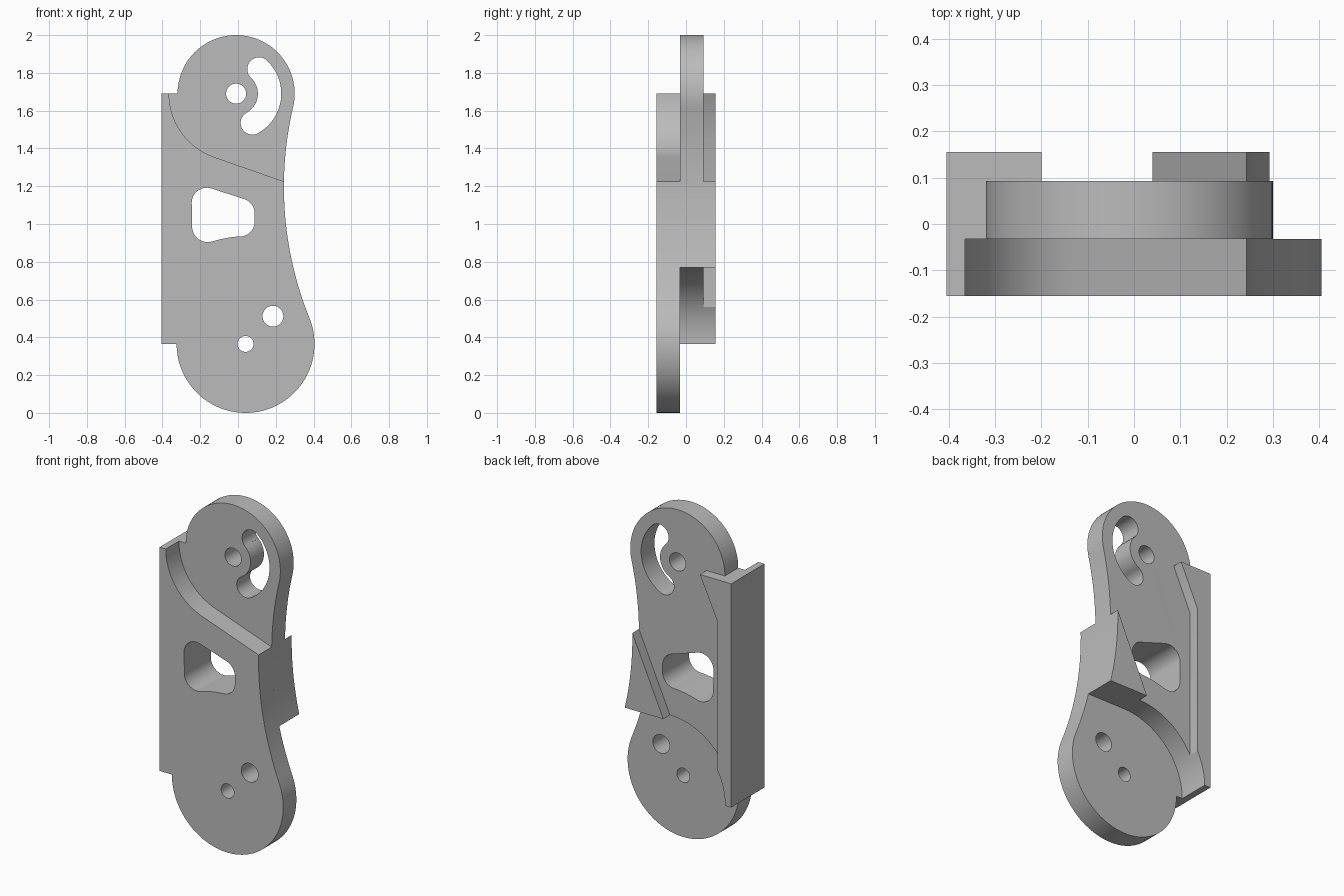
import bpy
from math import sin, cos, radians, pi
from mathutils import Matrix

cube = bpy.data.objects.get("Cube")
if cube:
    bpy.data.objects.remove(cube, do_unlink=True)

metal = bpy.data.materials.new("plain grey")
metal.use_nodes = True
grey = (0.5, 0.5, 0.5, 1)
metal.diffuse_color = grey
metal.node_tree.nodes["Principled BSDF"].inputs["Base Color"].default_value = grey

# Shared layout: upper pivot, lower pivot and centre of the concave waist
TOP, LOW, WAIST = (-0.01, 1.69), (0.04, 0.365), (2.093, 1.197)
WAIST_R, LEFT = 1.85, -0.405
Y_FRONT, Y_STEP, Y_PLATE, Y_BACK = -0.155, -0.032, 0.093, 0.155


def arc(centre, r, a, b):
    """Points of an arc from angle a to angle b, in degrees."""
    n = max(4, int(abs(b - a) / 4), int(abs(b - a) * r / 2))
    angles = [radians(a + (b - a) * i / n) for i in range(n + 1)]
    return [(centre[0] + r * cos(t), centre[1] + r * sin(t)) for t in angles]


def circle(centre, r):
    return arc(centre, r, 0, 360)[:-1]


def waist(a, b):
    return arc(WAIST, WAIST_R, a, b)


def plate(name, y0, y1, outline, holes=()):
    """Extrude an x-z outline with holes between two depths."""
    curve = bpy.data.curves.new(name, 'CURVE')
    curve.dimensions = '2D'
    curve.fill_mode = 'BOTH'
    curve.extrude = (y1 - y0) / 2
    for loop in (outline, *holes):
        spline = curve.splines.new('POLY')
        spline.points.add(len(loop) - 1)
        for p, (x, z) in zip(spline.points, loop):
            p.co = (x, z, 0, 1)
        spline.use_cyclic_u = True
    obj = bpy.data.objects.new(name, curve)
    bpy.context.collection.objects.link(obj)
    bpy.ops.object.select_all(action='DESELECT')
    obj.select_set(True)
    bpy.context.view_layer.objects.active = obj
    bpy.ops.object.convert(target='MESH')
    obj = bpy.context.object
    obj.data.transform(Matrix.Translation((0, (y0 + y1) / 2, 0)) @ Matrix.Rotation(pi / 2, 4, 'X'))
    bpy.ops.object.mode_set(mode='EDIT')
    bpy.ops.mesh.select_all(action='SELECT')
    bpy.ops.mesh.remove_doubles(threshold=0.0002)
    bpy.ops.mesh.normals_make_consistent(inside=False)
    bpy.ops.object.mode_set(mode='OBJECT')
    obj.data.materials.clear()
    obj.data.materials.append(metal)
    bpy.ops.object.shade_smooth_by_angle(angle=radians(25))
    return obj


# Rounded window through both plates; its lower edge follows the lower pivot
window = (arc((-0.165, 1.112), 0.08, 180, 70) + arc((0.008, 1.056), 0.08, 70, 0)
          + arc((0.01, 1.012), 0.078, 0, -87) + arc(LOW, 0.57, 95, 107)
          + arc((-0.16, 0.987), 0.083, -76, -180))

# Curved slot around the upper pivot
slot = (arc(TOP, 0.239, -61, 47) + arc((0.111, 1.82), 0.062, 47, 227)
        + arc(TOP, 0.115, 47, -61) + arc((0.076, 1.535), 0.062, 119, 299))

# Front plate with round foot
front = ([(LEFT, LOW[1]), (LEFT, TOP[1])] + arc(TOP, 0.355, 180, 250.8)
         + waist(179.13, 202) + arc(LOW, 0.365, 22, -180))
plate("front_plate", Y_FRONT, Y_STEP, front,
      [window, circle(LOW, 0.042), circle((0.185, 0.512), 0.055)])

# Middle plate with round head, cut away around the foot
middle = (arc(TOP, 0.31, 180, -13.2) + waist(166.8, 193.35)
          + arc(LOW, 0.405, 90, 180) + [(LEFT, LOW[1]), (LEFT, TOP[1])])
plate("middle_plate", Y_STEP, Y_PLATE, middle, [window, slot, circle(TOP, 0.053)])

# Raised rail along the back edge
rail = ([(LEFT, LOW[1]), (LEFT, TOP[1]), (-0.2, TOP[1]), (-0.315, 1.44)]
        + arc(LOW, 0.405, 151.2, 180))
plate("back_rail", Y_PLATE, Y_BACK, rail)

# Raised wedge on the waist at the back
plate("back_wedge", Y_PLATE, Y_BACK, waist(179.13, 193.35) + [(LOW[0], 0.77)])
